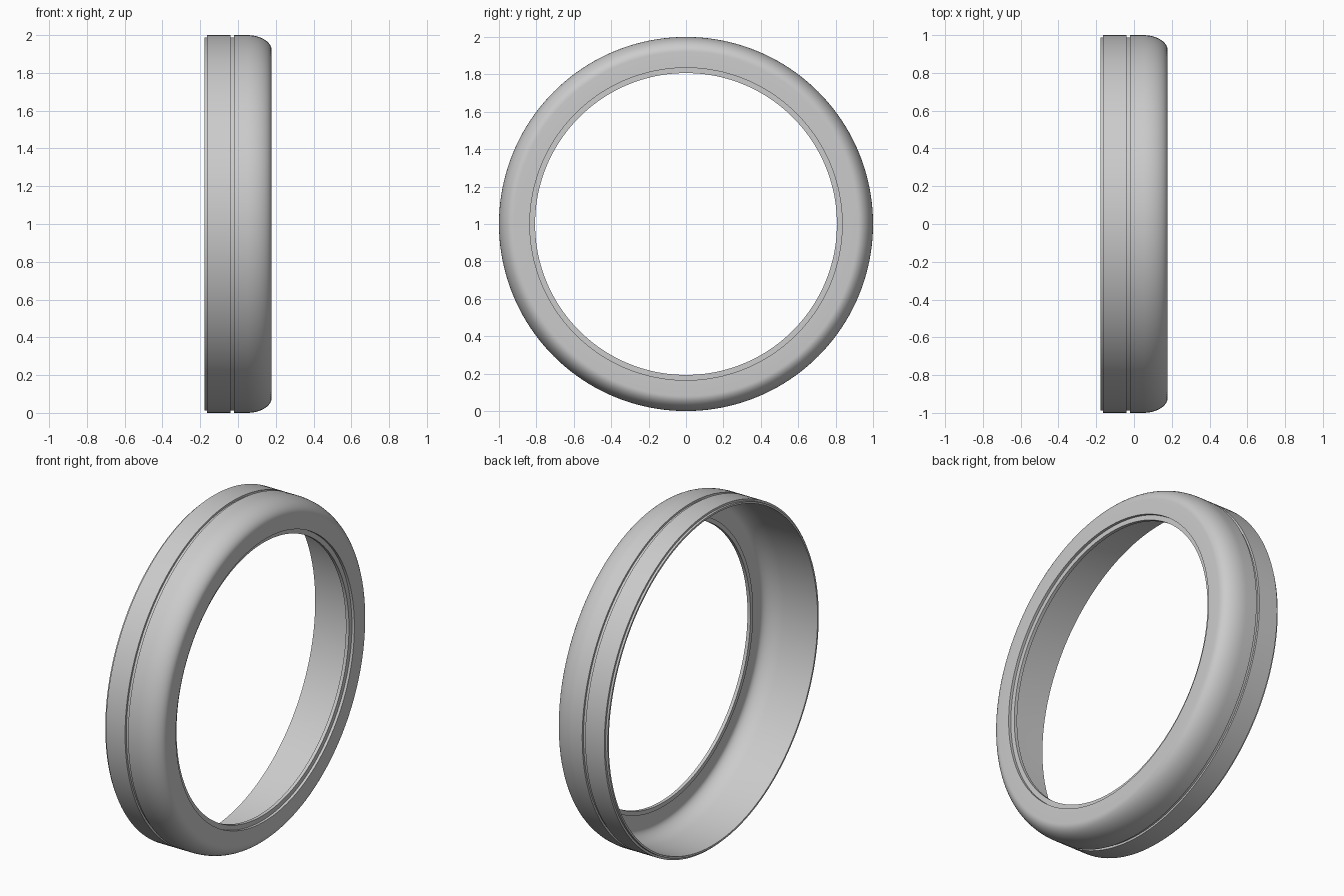
import bpy, bmesh
from math import sin, cos, pi, radians
from mathutils import Vector

default = bpy.data.objects.get("Cube")
if default:
    bpy.data.objects.remove(default, do_unlink=True)

# Single grey material
grey = bpy.data.materials.new("plain grey")
grey.use_nodes = True
colour = (0.6, 0.6, 0.6, 1)
grey.diffuse_color = colour
grey.node_tree.nodes["Principled BSDF"].inputs["Base Color"].default_value = colour

HALF, SEGMENTS, STEPS = 0.178, 160, 14


def corner(x_end, r_top, width, drop):
    """Quarter ellipse from the outer wall round to the front face."""
    angles = [pi / 2 * i / STEPS for i in range(STEPS + 1)]
    return [(x_end - width + width * sin(a), r_top - drop + drop * cos(a)) for a in angles]


# Cross-section as (x, radius): rear step, groove, rounded front
outer = [(-HALF, 0.988), (-0.165, 0.988), (-0.165, 1.0), (-0.04, 1.0),
         (-0.04, 0.988), (-0.02, 0.988), (-0.02, 1.0)]
outer += corner(HALF, 1.0, 0.13, 0.08)

# Recessed lip round the opening
lip = [(HALF, 0.835), (0.162, 0.835), (0.162, 0.807), (0.142, 0.807), (0.142, 0.835)]

# Thin inner wall following the outside
inner = corner(0.155, 0.977, 0.11, 0.06)[::-1] + [(-HALF, 0.977)]
lip[-1:] = [(0.142, 0.832), (0.155, 0.832)]
profile = outer + lip + inner

# Spin the cross-section about the x axis
bm = bmesh.new()
verts = [bm.verts.new((x, 0, r)) for x, r in profile]
edges = [bm.edges.new((v, verts[(i + 1) % len(verts)])) for i, v in enumerate(verts)]
bmesh.ops.spin(bm, geom=verts + edges, cent=(0, 0, 0), axis=(1, 0, 0),
               angle=2 * pi, steps=SEGMENTS, use_merge=True)
bmesh.ops.remove_doubles(bm, verts=bm.verts, dist=0.0001)
bmesh.ops.translate(bm, verts=bm.verts, vec=Vector((0, 0, 1)))
bmesh.ops.recalc_face_normals(bm, faces=bm.faces)

mesh = bpy.data.meshes.new("bezel_ring")
bm.to_mesh(mesh)
bm.free()
mesh.materials.append(grey)
ring = bpy.data.objects.new("bezel_ring", mesh)
bpy.context.collection.objects.link(ring)

# Smooth the curves, keep the steps crisp
bpy.ops.object.select_all(action="DESELECT")
ring.select_set(True)
bpy.context.view_layer.objects.active = ring
bpy.ops.object.shade_smooth_by_angle(angle=radians(30))
